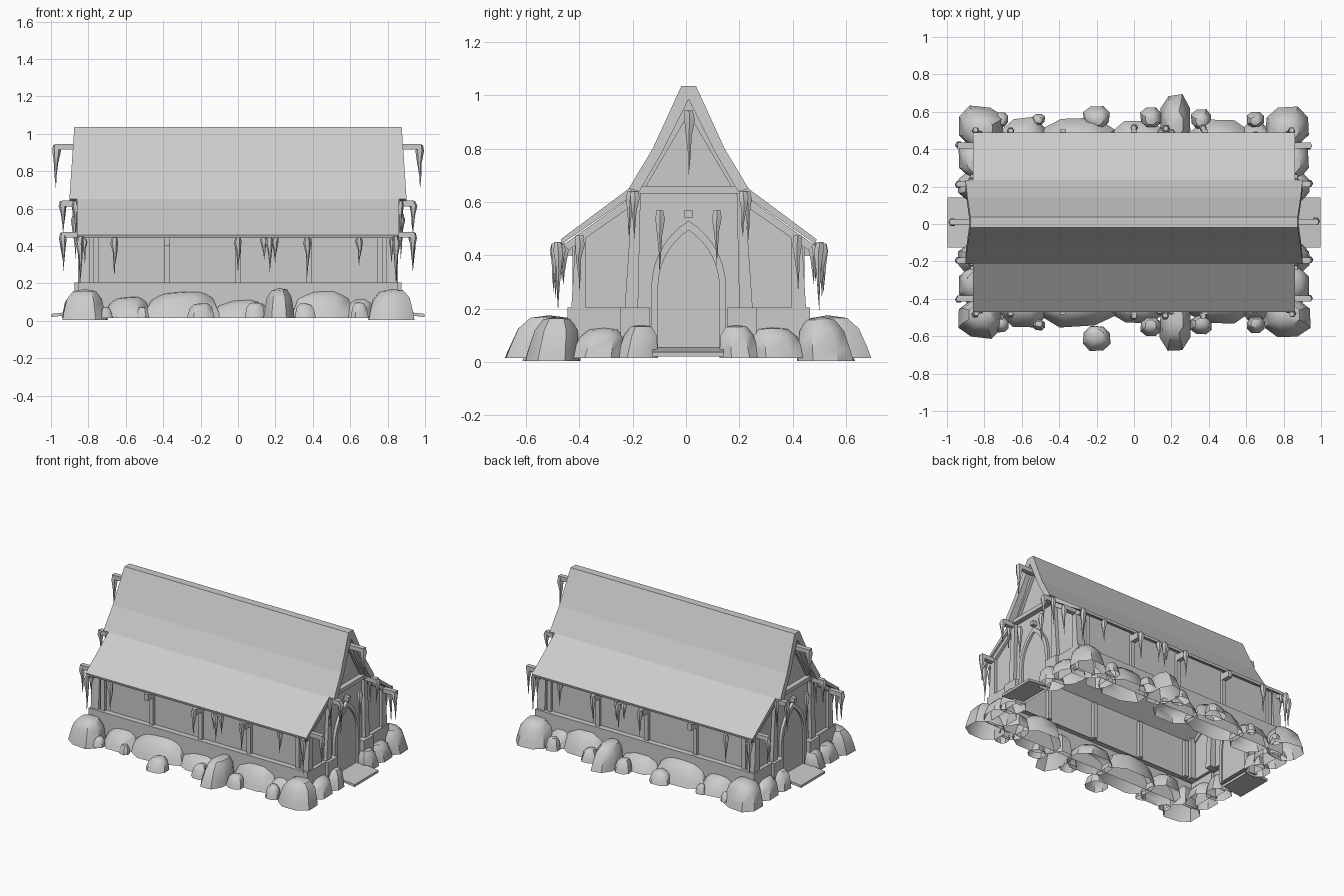
import bpy, bmesh, math, random

random.seed(11)
if "Cube" in bpy.data.objects:
    bpy.data.objects.remove(bpy.data.objects["Cube"], do_unlink=True)

grey = bpy.data.materials.new("plain grey")
grey.use_nodes = True
colour = (0.6, 0.6, 0.6, 1)
grey.diffuse_color = colour
grey.node_tree.nodes["Principled BSDF"].inputs["Base Color"].default_value = colour
CY = 0.01  # the ridge sits slightly behind the centre


def finish(name, bm, smooth=None):
    bmesh.ops.recalc_face_normals(bm, faces=bm.faces)
    mesh = bpy.data.meshes.new(name)
    bm.to_mesh(mesh)
    bm.free()
    mesh.materials.append(grey)
    ob = bpy.data.objects.new(name, mesh)
    bpy.context.collection.objects.link(ob)
    if smooth:
        bpy.ops.object.select_all(action='DESELECT')
        ob.select_set(True)
        bpy.context.view_layer.objects.active = ob
        bpy.ops.object.shade_smooth_by_angle(angle=math.radians(smooth))


def prism(bm, pts, x0, x1, skip=None):
    """Extrude a y-z outline along x; x0 and x1 may be functions of z."""
    f0, f1 = [f if callable(f) else (lambda z, f=f: f) for f in (x0, x1)]
    a = [bm.verts.new((f0(z), y + CY, z)) for y, z in pts]
    b = [bm.verts.new((f1(z), y + CY, z)) for y, z in pts]
    bm.faces.new(a)
    bm.faces.new(b[::-1])
    for i in range(len(pts)):
        j = (i + 1) % len(pts)
        if i != skip:
            bm.faces.new((a[i], b[i], b[j], a[j]))


def box(bm, x0, x1, y0, y1, z0, z1):
    prism(bm, [(y0, z0), (y1, z0), (y1, z1), (y0, z1)], x0, x1)


def mirrored(half):
    return half + [(-y, z) for y, z in reversed(half)]


def loft(bm, rings, closed_start=False):
    """Skin rings of points; a single-point ring becomes a tip."""
    vs = [[bm.verts.new(p) for p in r] for r in rings]
    for r, s in zip(vs, vs[1:]):
        n = len(r)
        for i in range(n):
            j = (i + 1) % n
            if len(s) == 1:
                bm.faces.new((r[i], r[j], s[0]))
            else:
                bm.faces.new((r[i], r[j], s[j], s[i]))
    if closed_start:
        bm.faces.new(vs[0])


def arch(w, spring, rise, steps=7):
    """Pointed arch outline from right foot over the top to left foot."""
    R = (w * w + rise * rise) / (2 * w)
    top = math.asin(rise / R)
    half = [(w, 0.05)] + [(w - R + R * math.cos(top * i / steps),
                           spring + R * math.sin(top * i / steps)) for i in range(steps)]
    return half + [(0, spring + rise)] + [(-y, z) for y, z in reversed(half)]


# Hollow wall shell, open underneath
bm = bmesh.new()
prism(bm, [(0.415, 0.2), (0.415, 0.475), (0.2, 0.63), (0.105, 0.785), (0, 0.985),
           (-0.105, 0.785), (-0.2, 0.63), (-0.415, 0.475), (-0.415, 0.2)], -0.83, 0.83, skip=8)
finish("walls", bm)


# Hollow stone plinth with a ledge, stepping in at both doors and out beside them
def plinth_ring(x, y, x_pier, z):
    quarter = [(0.83, 0.145), (x_pier, 0.145), (x_pier, 0.255), (x, 0.255), (x, y)]
    half = [(px, -py) for px, py in reversed(quarter)] + quarter
    return [(s * px, s * py + CY, z) for s in (1, -1) for px, py in half]


bm = bmesh.new()
loft(bm, [plinth_ring(0.855, 0.455, 0.875, 0.02), plinth_ring(0.855, 0.455, 0.875, 0.205),
          plinth_ring(0.83, 0.415, 0.83, 0.205)])
finish("plinth", bm)


# Steep upper roof, whose ends flare outward toward the bottom
def flare(z):
    return 0.875 + (1.04 - z) * 0.068


bm = bmesh.new()
outer = mirrored([(0.225, 0.65), (0.135, 0.80), (0.0275, 1.035)])
inner = [(-0.185, 0.64), (-0.1, 0.785), (0, 0.985), (0.1, 0.785), (0.185, 0.64)]
prism(bm, outer + inner, lambda z: -flare(z), flare)
finish("upper_roof", bm)

# Shallow lower roof
for name, s in (("front_lower_roof", -1), ("back_lower_roof", 1)):
    bm = bmesh.new()
    prism(bm, [(s * 0.222, 0.652), (s * 0.48, 0.46), (s * 0.475, 0.443), (s * 0.2, 0.632)], -0.862, 0.862)
    finish(name, bm)

# Timber frame: wall posts, gable posts, tie beams and roof boards
bm = bmesh.new()
for s in (-1, 1):
    for x in (-0.76, -0.38, 0, 0.38, 0.76):
        box(bm, x - 0.015, x + 0.015, s * 0.39, s * 0.435, 0.2, 0.46)
    for t in (-1, 1):
        prism(bm, [(t * 0.385, 0.2), (t * 0.44, 0.2), (t * 0.425, 0.46), (t * 0.385, 0.49)], s * 0.79, s * 0.85)
        prism(bm, [(t * 0.19, 0.2), (t * 0.24, 0.2), (t * 0.21, 0.64), (t * 0.18, 0.64)], s * 0.79, s * 0.855)
        prism(bm, [(t * 0.2, 0.63), (t * 0.47, 0.44), (t * 0.45, 0.42), (t * 0.2, 0.595)], s * 0.82, s * 0.85)
        prism(bm, [(0, 0.985), (t * 0.1, 0.785), (t * 0.19, 0.65), (t * 0.165, 0.65), (0, 0.93)], s * 0.82, s * 0.85)
    box(bm, s * 0.8, s * 0.865, -0.215, 0.215, 0.632, 0.66)
finish("timber_frame", bm)

# Projecting beam ends
bm = bmesh.new()
for s in (-1, 1):
    box(bm, s * 0.8, s * 0.98, -0.016, 0.016, 0.915, 0.945)
    box(bm, s * 0.8, s * 0.865, -0.015, 0.015, 0.54, 0.57)
    for t in (-1, 1):
        box(bm, s * 0.8, s * 0.94, t * 0.188, t * 0.22, 0.61, 0.642)
        box(bm, s * 0.8, s * 0.945, t * 0.393, t * 0.425, 0.445, 0.475)
    for x in (-0.38, 0, 0.38):
        box(bm, x - 0.016, x + 0.016, s * 0.4, s * 0.495, 0.4, 0.445)
finish("beam_ends", bm)

# Pointed doorways and sloping steps on both ends
for name, s in (("right", 1), ("left", -1)):
    bm = bmesh.new()
    prism(bm, arch(0.14, 0.28, 0.25) + arch(0.115, 0.28, 0.215)[::-1], s * 0.82, s * 0.85)
    finish(name + "_door_frame", bm)
    bm = bmesh.new()
    prism(bm, arch(0.12, 0.28, 0.22), s * 0.828, s * 0.836)
    finish(name + "_door", bm)
    bm = bmesh.new()
    loft(bm, [[(s * x, y + CY, z + d) for y, d in ((-0.135, 0), (0.132, 0), (0.132, 0.017), (-0.135, 0.017))]
              for x, z in ((0.998, 0.02), (0.82, 0.04))], True)
    finish(name + "_doorstep", bm)


# Icicles: a bulbous top tapering quickly to a thin tip
def icicle(bm, x, y, top, length, r=0.018):
    rings = []
    for d, k in ((0, 0.8), (0.14, 1.15), (0.4, 0.6), (0.7, 0.25)):
        ox, oy = (random.uniform(-0.2, 0.2) * r for _ in range(2))
        rings.append([(x + ox + r * k * math.cos(math.tau * i / 6),
                       y + CY + oy + r * k * math.sin(math.tau * i / 6),
                       top - d * length) for i in range(6)])
    loft(bm, rings + [[(x, y + CY, top - length)]], True)


bm = bmesh.new()
for s in (-1, 1):
    icicle(bm, s * 0.973, 0, 0.94, 0.24, 0.02)
    icicle(bm, s * 0.87, -0.11, 0.57, 0.24)
    icicle(bm, s * 0.87, 0.105, 0.57, 0.21)
    for t in (-1, 1):
        icicle(bm, s * 0.935, t * 0.204, 0.64, 0.18)
        icicle(bm, s * 0.87, t * 0.222, 0.64, 0.2, 0.015)
        icicle(bm, s * 0.935, t * 0.41, 0.47, 0.21)
        icicle(bm, s * 0.845, t * 0.49, 0.45, 0.26)
        icicle(bm, s * 0.82, t * 0.475, 0.44, 0.14, 0.012)
    for x, y, length in ((-0.66, 0.49, 0.21), (0, 0.505, 0.19), (0.14, 0.48, 0.12), (0.17, 0.5, 0.19),
                         (0.2, 0.475, 0.14), (0.37, 0.5, 0.21), (0.65, 0.47, 0.16)):
        icicle(bm, x, s * y, 0.445, length, 0.018)
finish("icicles", bm, 50)


# Boulders: hollow flared drums whose flat domed tops lean toward the walls
def boulder(bm, x, y, rx, ry, h, base=0.015):
    n = 8
    wobble = [random.uniform(0.93, 1.07) for _ in range(n)]
    tilt = random.uniform(-0.1, 0.1)
    lean = -math.copysign(0.2 * ry, y)
    rings = []
    for k, z in ((1, 0), (0.94, 0.25), (0.8, 0.68), (0.52, 0.93)):
        ring = []
        for i, w in enumerate(wobble):
            a = math.tau * (i + 0.5) / n
            c, d = [math.copysign(abs(f) ** 0.85, f) * k * w for f in (math.cos(a), math.sin(a))]
            ring.append((x + rx * c, y + CY + ry * d + lean * z, base + (h - base) * z * (1 + tilt * c)))
        rings.append(ring)
    loft(bm, rings + [[(x, y + CY + lean, h)]])


bm = bmesh.new()
# Long sides: position, offset from centre, half sizes, height
for x, y, rx, ry, h in ((-0.59, 0.44, 0.13, 0.125, 0.13), (-0.3, 0.44, 0.21, 0.125, 0.16),
                        (0.02, 0.43, 0.16, 0.12, 0.115), (0.46, 0.43, 0.18, 0.125, 0.165),
                        (0.09, 0.56, 0.058, 0.055, 0.1), (0.36, 0.55, 0.058, 0.055, 0.095),
                        (0.65, 0.55, 0.05, 0.045, 0.1), (-0.71, 0.55, 0.04, 0.04, 0.075),
                        (-0.51, 0.55, 0.035, 0.03, 0.075), (0.22, 0.55, 0.085, 0.14, 0.175),
                        (0.65, 0.43, 0.09, 0.1, 0.12)):
    for s in (-1, 1):
        boulder(bm, x, s * y, rx, ry, h)
boulder(bm, -0.2, -0.62, 0.08, 0.07, 0.095)
boulder(bm, -0.2, 0.56, 0.075, 0.06, 0.095)
# Corners and gable ends
for s in (-1, 1):
    for t in (-1, 1):
        boulder(bm, s * 0.82, t * 0.515, 0.125, 0.11, 0.17, 0.003)
        boulder(bm, s * 0.84, t * 0.34, 0.1, 0.11, 0.13)
        boulder(bm, s * 0.86, t * 0.195, 0.085, 0.08, 0.14)
finish("boulders", bm, 40)
